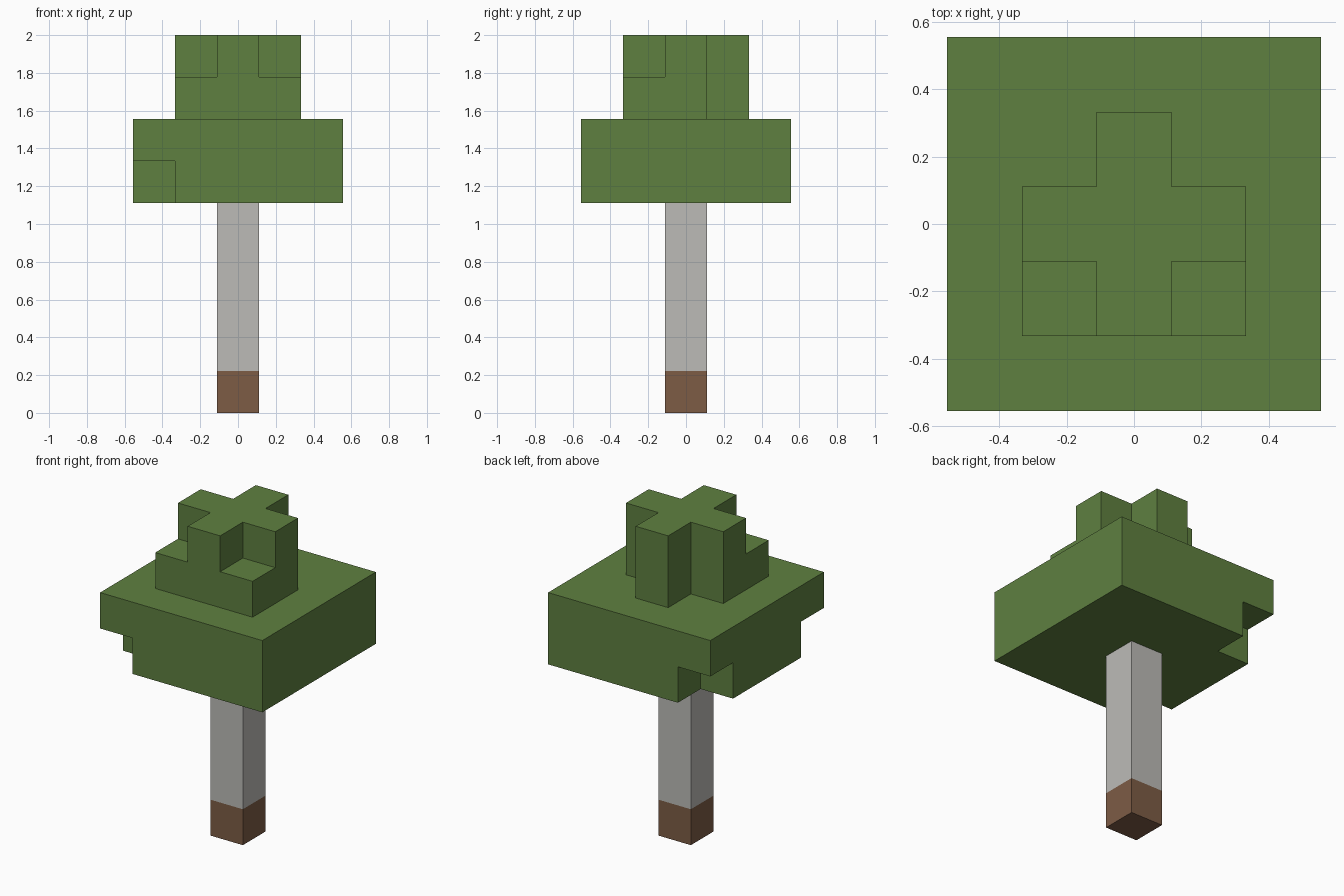
import bpy
import bmesh
from mathutils import Vector

if "Cube" in bpy.data.objects:
    bpy.data.objects.remove(bpy.data.objects["Cube"], do_unlink=True)

UNIT = 2 / 9  # edge of one block; the tree is nine blocks tall


def material(name, color):
    mat = bpy.data.materials.new(name)
    mat.use_nodes = True
    mat.diffuse_color = (*color, 1)
    bsdf = mat.node_tree.nodes["Principled BSDF"]
    bsdf.inputs["Base Color"].default_value = (*color, 1)
    bsdf.inputs["Roughness"].default_value = 0.9
    return mat


def blocks(radius, layers, keep=lambda x, y, z: True):
    """Square stack of blocks around the trunk axis, filtered by a rule."""
    span = range(-radius, radius + 1)
    return {(x, y, z) for x in span for y in span for z in layers if keep(x, y, z)}


def build(name, cells, solid, mat):
    """Skin the exposed sides of the blocks and merge flat areas."""
    bm = bmesh.new()
    for cell in cells:
        center = Vector(cell) + Vector((0, 0, 0.5))
        for axis in range(3):
            for sign in (-1, 1):
                normal = Vector((0, 0, 0))
                normal[axis] = sign
                if tuple(int(c + n) for c, n in zip(cell, normal)) in solid:
                    continue
                u, v = Vector((0, 0, 0)), Vector((0, 0, 0))
                u[(axis + 1) % 3] = 0.5
                v[(axis + 2) % 3] = 0.5 * sign
                mid = center + normal / 2
                corners = (mid - u - v, mid + u - v, mid + u + v, mid - u + v)
                bm.faces.new([bm.verts.new(p * UNIT) for p in corners])
    bmesh.ops.remove_doubles(bm, verts=bm.verts, dist=0.001)
    bmesh.ops.dissolve_limit(bm, angle_limit=0.01, verts=bm.verts, edges=bm.edges)
    mesh = bpy.data.meshes.new(name)
    bm.to_mesh(mesh)
    bm.free()
    mesh.materials.append(mat)
    bpy.context.collection.objects.link(bpy.data.objects.new(name, mesh))


def canopy_rule(x, y, z):
    # lower layer lacks both corners on the right side
    return not (z == 5 and x == -2 and abs(y) == 2)


def crown_rule(x, y, z):
    # top layer is a plus; the layer below also keeps its front corners
    return abs(x) + abs(y) < 2 or (z == 7 and y < 0)


leaf = material("leaf green", (0.114, 0.216, 0.051))
bark = material("pale bark", (0.503, 0.497, 0.474))
soil = material("brown root", (0.205, 0.107, 0.060))

parts = [
    ("trunk_base", blocks(0, range(0, 1)), soil),
    ("trunk", blocks(0, range(1, 5)), bark),
    ("canopy", blocks(2, range(5, 7), canopy_rule), leaf),
    ("crown", blocks(1, range(7, 9), crown_rule), leaf),
]
solid = set().union(*(cells for _, cells, _ in parts))
for name, cells, mat in parts:
    build(name, cells, solid, mat)
